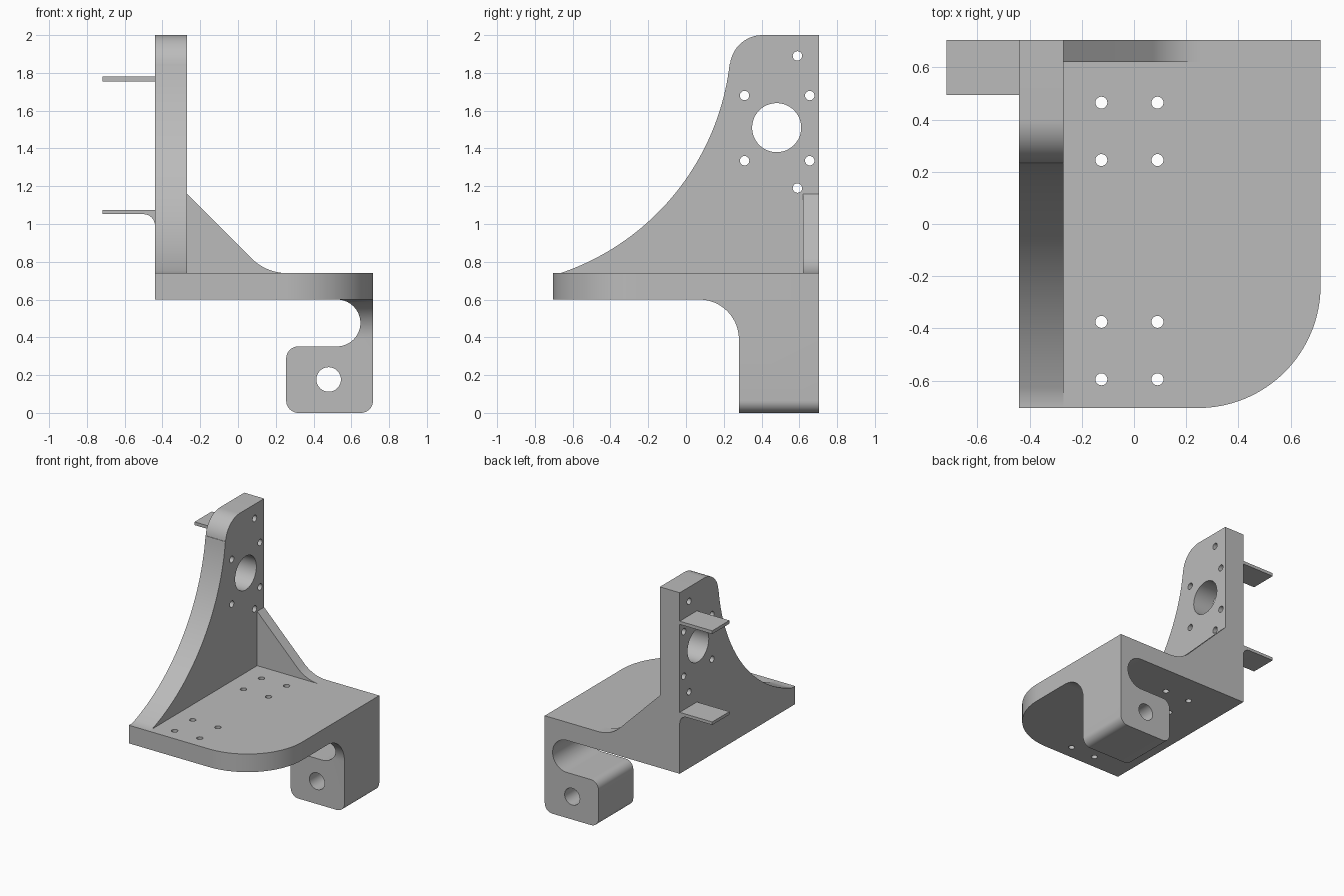
import bpy, bmesh, math

cube = bpy.data.objects.get("Cube")
if cube:
    bpy.data.objects.remove(cube, do_unlink=True)

grey = bpy.data.materials.new("plain grey")
grey.use_nodes = True
tone = (0.5, 0.5, 0.5, 1.0)
grey.diffuse_color = tone
grey.node_tree.nodes["Principled BSDF"].inputs["Base Color"].default_value = tone


def arc(cx, cy, r, start, end, steps=16):
    """Points along a circular arc, angles in degrees."""
    angles = [math.radians(start + (end - start) * i / steps) for i in range(steps + 1)]
    return [(cx + r * math.cos(a), cy + r * math.sin(a)) for a in angles]


def prism(name, outlines, axis, lo, hi):
    """Extrude flat outlines along an axis from lo to hi."""
    place = {"x": lambda u, v, d: (d, u, v),
             "y": lambda u, v, d: (u, d, v),
             "z": lambda u, v, d: (u, v, d)}[axis]
    bm = bmesh.new()
    for outline in outlines:
        near = [bm.verts.new(place(u, v, lo)) for u, v in outline]
        far = [bm.verts.new(place(u, v, hi)) for u, v in outline]
        bm.faces.new(near)
        bm.faces.new(far[::-1])
        n = len(near)
        for i in range(n):
            j = (i + 1) % n
            bm.faces.new((near[j], near[i], far[i], far[j]))
    bmesh.ops.recalc_face_normals(bm, faces=bm.faces)
    mesh = bpy.data.meshes.new(name)
    bm.to_mesh(mesh)
    bm.free()
    mesh.materials.append(grey)
    obj = bpy.data.objects.new(name, mesh)
    bpy.context.collection.objects.link(obj)
    return obj


def select(obj):
    bpy.ops.object.select_all(action="DESELECT")
    obj.select_set(True)
    bpy.context.view_layer.objects.active = obj


def cut(obj, cutter):
    """Subtract the cutter, then discard it."""
    mod = obj.modifiers.new("cut", "BOOLEAN")
    mod.operation = "DIFFERENCE"
    mod.solver = "EXACT"
    mod.object = cutter
    select(obj)
    bpy.ops.object.modifier_apply(modifier=mod.name)
    bpy.data.objects.remove(cutter, do_unlink=True)


def circle(u, v, r, steps=32):
    return arc(u, v, r, 0, 360, steps)[:-1]


LEFT, INNER, RIGHT = -0.44, -0.27, 0.715
BACK, FRONT = 0.705, -0.705
UNDER, DECK = 0.6, 0.74

# Base plate with one large rounded corner and two groups of bolt holes
base = prism("base_plate", [[(LEFT, BACK), (LEFT, FRONT)]
             + arc(RIGHT - 0.47, FRONT + 0.47, 0.47, -90, 0, 32)
             + [(RIGHT, BACK)]], "z", UNDER, DECK)
bolts = [circle(x, y, 0.023, 20) for x in (-0.125, 0.09)
         for y in (0.465, 0.245, -0.375, -0.595)]
cut(base, prism("bolt_cutter", bolts, "z", UNDER - 0.1, DECK + 0.1))

# Upright wall with a sweeping concave front edge
wall = prism("upright_wall", [[(BACK, DECK), (FRONT, DECK)]
             + arc(-1.09, 2.0, 1.33, -71.3, -6.6, 40)
             + arc(0.405, 1.827, 0.173, 173, 90, 14)
             + [(BACK, 2.0)]], "x", LEFT, INNER)
holes = [circle(0.48, 1.51, 0.13, 48)]
holes += [circle(y, z, 0.025, 20) for y in (0.31, 0.655) for z in (1.335, 1.68)]
holes += [circle(0.59, z, 0.025, 20) for z in (1.19, 1.89)]
cut(wall, prism("wall_cutter", holes, "x", LEFT - 0.1, INNER + 0.1))

# Triangular gusset blending into the deck
gusset = prism("gusset", [[(INNER, DECK), (INNER, 1.16)]
               + arc(0.26, 1.006, 0.266, 225, 270)], "y", 0.62, BACK)

# Hooked foot: slot with a round end above a rounded block
hook = prism("hooked_foot", [[(RIGHT, UNDER)]
             + arc(0.524, 0.476, 0.124, 90, -90, 28)
             + arc(0.32, 0.287, 0.065, 90, 180, 10)
             + arc(0.32, 0.065, 0.065, 180, 270, 10)
             + arc(RIGHT - 0.065, 0.065, 0.065, 270, 360, 10)], "y", 0.08, BACK)
cut(hook, prism("fillet_cutter", [[(0.28, -0.1)]
    + arc(0.07, 0.39, 0.21, 0, 90, 20)
    + [(0.0, 0.62), (0.0, -0.1)]], "x", 0.1, 0.9))
cut(hook, prism("pin_cutter", [circle(0.48, 0.177, 0.065)], "y", 0.1, 0.9))

# Thin side tabs, the lower one with a fillet underneath
upper = prism("upper_tab", [[(LEFT, 1.78), (-0.718, 1.78), (-0.718, 1.755),
              (LEFT, 1.755)]], "y", 0.495, BACK)
lower = prism("lower_tab", [[(LEFT, 1.075), (-0.718, 1.075), (-0.718, 1.052)]
              + arc(-0.5, 0.992, 0.06, 90, 0, 10)], "y", 0.495, BACK)

for part in (base, wall, gusset, hook, upper, lower):
    select(part)
    bpy.ops.object.shade_smooth_by_angle(angle=math.radians(30))
